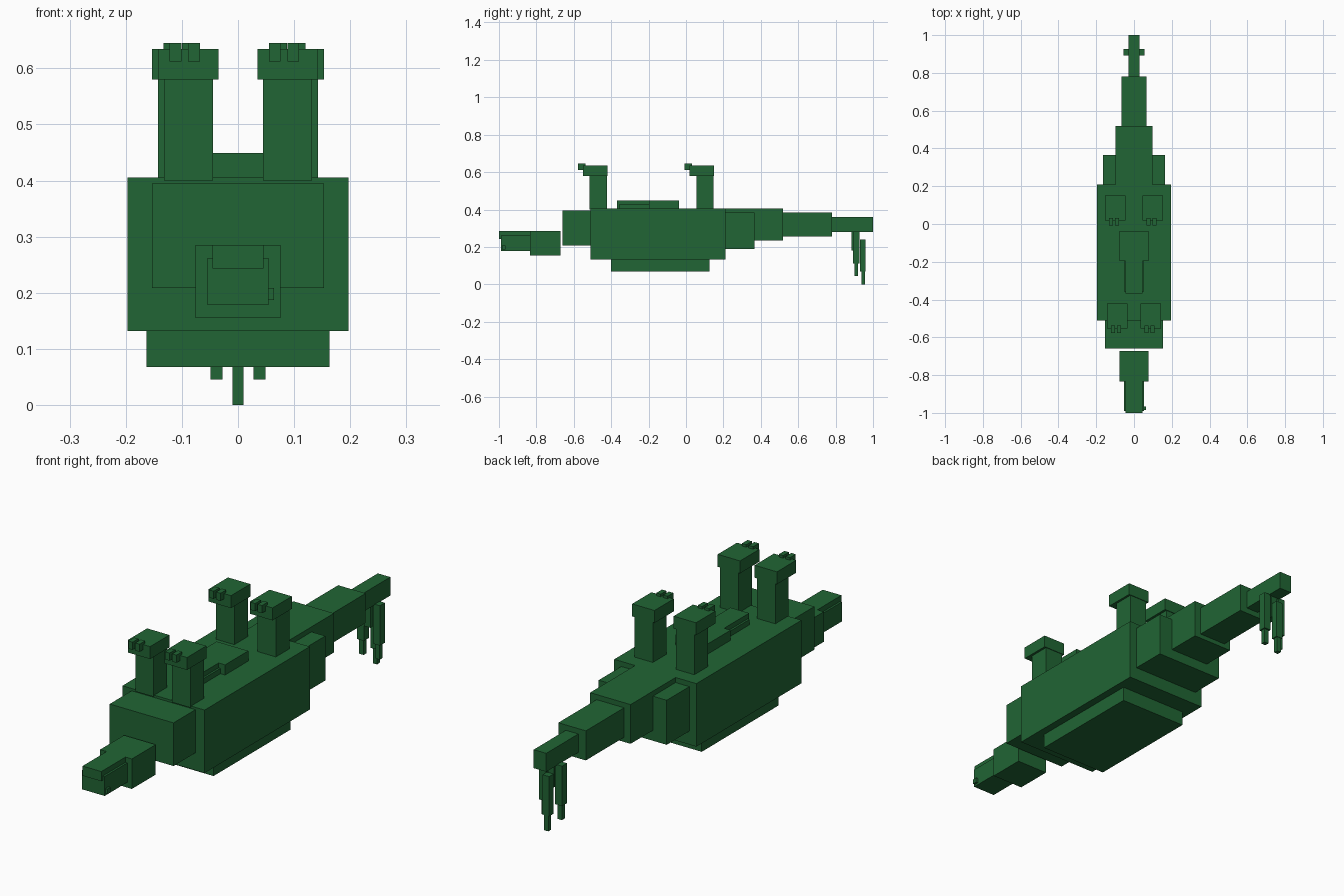
import bpy

green = bpy.data.materials.new("forest_green")
green.diffuse_color = (0.0150, 0.130, 0.0345, 1.0)


def box(name, x, y, z):
    """Axis-aligned box from (min, max) ranges."""
    bpy.ops.mesh.primitive_cube_add(size=1)
    ob = bpy.context.object
    ob.name = name
    ob.location = [(a + b) / 2 for a, b in (x, y, z)]
    ob.scale = [b - a for a, b in (x, y, z)]
    bpy.ops.object.transform_apply(location=True, rotation=False, scale=True)
    ob.data.materials.append(green)
    return ob


def centred(name, half, y, z):
    return box(name, (-half, half), y, z)


# Trunk
centred("body", 0.197, (-0.51, 0.21), (0.132, 0.405))
centred("lower_plate", 0.163, (-0.40, 0.125), (0.068, 0.132))
centred("chest", 0.153, (-0.66, -0.51), (0.208, 0.395))
centred("hips", 0.163, (0.21, 0.365), (0.19, 0.383))

# Head, jaw and snout
centred("head", 0.076, (-0.835, -0.672), (0.155, 0.285))
centred("jaw", 0.054, (-0.99, -0.835), (0.178, 0.262))
centred("snout", 0.045, (-1.0, -0.835), (0.243, 0.285))
box("tooth", (0.05, 0.064), (-0.985, -0.965), (0.187, 0.208))

# Raised pads on the upper face of the body
centred("wide_pad", 0.076, (-0.197, -0.038), (0.40, 0.449))
centred("low_pad", 0.054, (-0.358, -0.197), (0.40, 0.428))
centred("narrow_pad", 0.045, (-0.368, -0.197), (0.40, 0.449))

# Tapering tail
centred("tail_base", 0.097, (0.21, 0.518), (0.235, 0.405))
centred("tail_middle", 0.066, (0.518, 0.78), (0.255, 0.383))
centred("tail_tip", 0.03, (0.78, 1.0), (0.28, 0.36))

# Legs with feet and toes; the toes sit the same way on both sides
for pair, inner, back in (("front", 0.035, -0.42), ("rear", 0.046, 0.15)):
    for side, x0 in (("left", -inner - 0.107), ("right", inner)):
        tag = pair + "_" + side
        box(tag + "_leg", (x0 + 0.010, x0 + 0.097),
            (back - 0.095, back - 0.003), (0.40, 0.585))
        box(tag + "_foot", (x0, x0 + 0.107),
            (back - 0.132, back), (0.58, 0.634))
        for i, dx in enumerate((0.020, 0.053)):
            box(f"{tag}_toe_{i + 1}", (x0 + dx, x0 + dx + 0.021),
                (back - 0.157, back - 0.118), (0.612, 0.645))

# Spikes hanging under the tail tip
centred("spike_root", 0.015, (0.885, 0.925), (0.18, 0.283))
for side, s in (("left", -1), ("right", 1)):
    for part, a, b, y, z in (
            ("spike", 0.022, 0.055, (0.893, 0.927), (0.11, 0.283)),
            ("spike_tip", 0.028, 0.049, (0.90, 0.92), (0.045, 0.11))):
        box(f"{side}_{part}", tuple(sorted((s * a, s * b))), y, z)
centred("centre_spike", 0.016, (0.93, 0.96), (0.068, 0.24))
centred("centre_spike_tip", 0.010, (0.937, 0.957), (0.0, 0.068))
